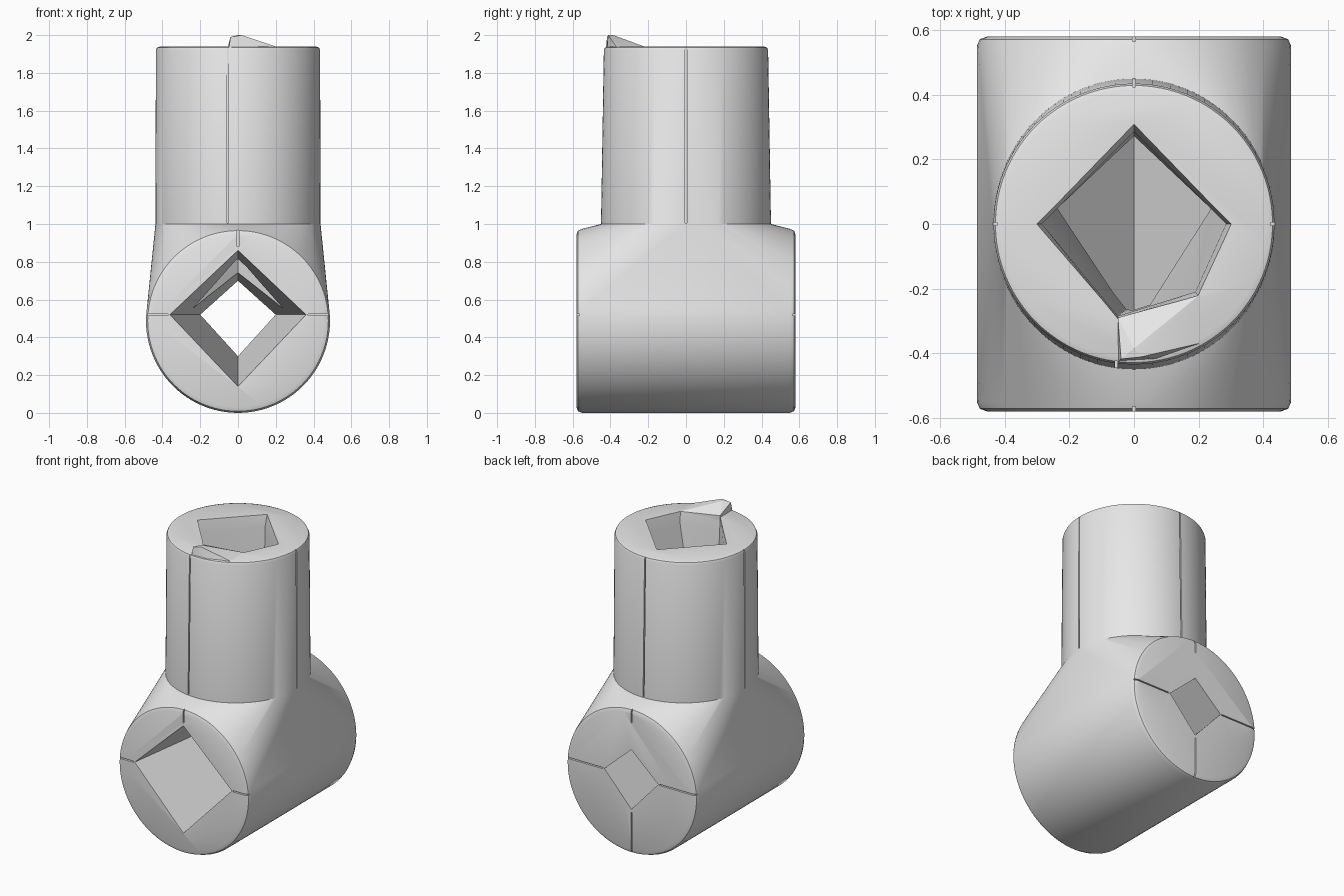
import bpy, bmesh
from math import cos, sin, pi

if "Cube" in bpy.data.objects:
    bpy.data.objects.remove(bpy.data.objects["Cube"])

SIDES = 96
R = 0.487          # radius of the lying barrel
END = 0.58         # half length of the barrel
NECK = 1.0         # height where the upright tube starts
TOP = 1.94         # height of the upright tube's rim

grey = bpy.data.materials.new("plain_grey")
grey.use_nodes = True
grey.diffuse_color = (0.8, 0.8, 0.8, 1)
grey.node_tree.nodes["Principled BSDF"].inputs["Base Color"].default_value = (0.8, 0.8, 0.8, 1)


def finish(bm, name):
    bmesh.ops.recalc_face_normals(bm, faces=bm.faces[:])
    mesh = bpy.data.meshes.new(name)
    bm.to_mesh(mesh)
    bm.free()
    mesh.materials.append(grey)
    obj = bpy.data.objects.new(name, mesh)
    bpy.context.collection.objects.link(obj)
    return obj


def select_only(obj):
    bpy.ops.object.select_all(action='DESELECT')
    obj.select_set(True)
    bpy.context.view_layer.objects.active = obj


def loft(bm, rings, cap_start=True):
    for a, b in zip(rings, rings[1:]):
        for i in range(len(a)):
            j = (i + 1) % len(a)
            bm.faces.new((a[i], a[j], b[j], b[i]))
    if cap_start:
        bm.faces.new(rings[0][::-1])
    bm.faces.new(rings[-1])


def add_ring(bm, points):
    return [bm.verts.new(p) for p in points]


def lying_ring(y, r):
    return [(r * cos(2 * pi * i / SIDES), y, R + r * sin(2 * pi * i / SIDES)) for i in range(SIDES)]


def upright_ring(z, rx, ry):
    return [(rx * cos(2 * pi * i / SIDES), ry * sin(2 * pi * i / SIDES), z) for i in range(SIDES)]


def add_box(bm, lo, hi):
    corners = [[(x, y, z) for x, y in ((lo[0], lo[1]), (hi[0], lo[1]), (hi[0], hi[1]), (lo[0], hi[1]))]
               for z in (lo[2], hi[2])]
    loft(bm, [add_ring(bm, c) for c in corners])


def cut(obj, cutter):
    cutter.hide_render = True
    mod = obj.modifiers.new("cut", 'BOOLEAN')
    mod.operation = 'DIFFERENCE'
    mod.solver = 'EXACT'
    mod.object = cutter
    select_only(obj)
    bpy.ops.object.modifier_apply(modifier=mod.name)
    bpy.data.objects.remove(cutter)


# Barrel blended into the neck circle
bm = bmesh.new()
for side in (-1, 1):
    for inset, shrink in ((0, 0.03), (0.008, 0.009), (0.03, 0)):
        add_ring(bm, lying_ring(side * (END - inset), R - shrink))
neck = add_ring(bm, upright_ring(NECK, 0.437, 0.45))
bmesh.ops.convex_hull(bm, input=bm.verts[:])
bmesh.ops.delete(bm, geom=[f for f in bm.faces if all(v.co.z > NECK - 0.001 for v in f.verts)],
                 context='FACES_ONLY')
inner = [e for e in bm.edges if not e.link_faces]
bmesh.ops.delete(bm, geom=inner, context='EDGES')

# Upright tube with a softened rim
rim = [add_ring(bm, upright_ring(z, r, r)) for z, r in
       ((TOP - 0.02, 0.435), (TOP - 0.006, 0.429), (TOP, 0.412))]
loft(bm, [neck] + rim, cap_start=False)
joint = finish(bm, "pipe_joint_body")

# Tapered diamond tunnel from front to back
bm = bmesh.new()
loft(bm, [add_ring(bm, [(0, y, 0.5 - h), (h, y, 0.52), (0, y, 0.5 + h), (-h, y, 0.52)])
          for y, h in ((-0.6, 0.363), (0.6, 0.197))])
cut(joint, finish(bm, "tunnel_cutter"))

# Tapered socket from the rim down into the tunnel
mouth = ((0, 0.315), (-0.305, 0), (-0.05, -0.295), (0.2, -0.225), (0.305, 0))
throat = ((0, 0.285), (-0.285, 0), (-0.05, -0.285), (0.19, -0.21), (0.285, 0))
floor = ((0, 0.27), (-0.235, 0.05), (-0.015, -0.26), (0.015, -0.26), (0.235, 0.05))
bm = bmesh.new()
loft(bm, [add_ring(bm, [(x, y, z) for x, y in outline])
          for z, outline in ((0.5, floor), (TOP - 0.08, throat), (TOP + 0.02, mouth))])
bmesh.ops.triangulate(bm, faces=bm.faces[:])
cut(joint, finish(bm, "socket_cutter"))

# Hairline seams along the tube, the shoulders and the end faces
W = 0.004
bm = bmesh.new()
for s in (-1, 1):
    x0, x1 = sorted((s * 0.425, s * 0.47))
    add_box(bm, (x0, -W, NECK + 0.005), (x1, W, TOP + 0.02))
    offset = -0.055 if s < 0 else 0
    add_box(bm, (offset - W, x0, NECK + 0.005), (offset + W, x1, TOP + 0.02))
    y0, y1 = sorted((s * 0.565, s * 0.6))
    add_box(bm, (-W, y0, 0.88), (W, y1, 1.0))
    reach = 0.37 if s < 0 else 0.21
    for t in (-1, 1):
        a, b = sorted((t * reach, t * 0.5))
        add_box(bm, (a, y0, 0.52 - W), (b, y1, 0.52 + W))
add_box(bm, (-W, 0.565, -0.02), (W, 0.6, 0.28))
cut(joint, finish(bm, "seam_cutter"))

# Raised wedge on the front of the rim
bm = bmesh.new()
base = ((-0.05, -0.29), (0.2, -0.22), (0.2, -0.375), (0.08, -0.418), (-0.05, -0.425))
add_ring(bm, [(x, y, TOP - 0.02) for x, y in base])
add_ring(bm, [(-0.04, -0.418, 1.99), (0.02, -0.412, 2.0), (0, -0.385, 2.0),
              (0.2, -0.37, TOP), (0.2, -0.222, TOP), (-0.05, -0.29, 1.952)])
bmesh.ops.convex_hull(bm, input=bm.verts[:])
wedge = finish(bm, "rim_wedge")

for obj, angle in ((joint, 32), (wedge, 20)):
    select_only(obj)
    bpy.ops.object.shade_smooth_by_angle(angle=angle * pi / 180)
